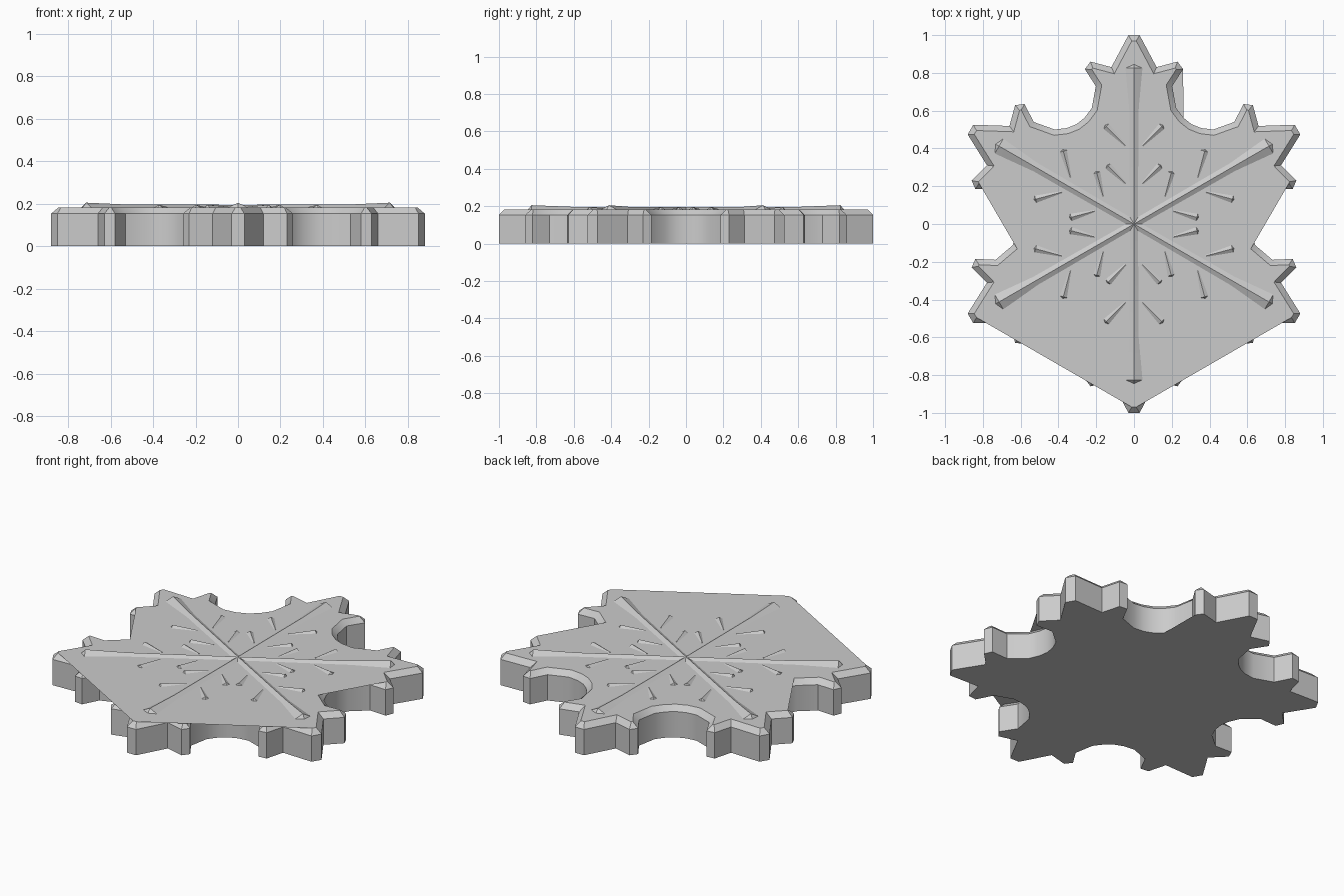
import bpy, bmesh
from math import radians, cos, sin
from mathutils import Vector

if "Cube" in bpy.data.objects:
    bpy.data.objects.remove(bpy.data.objects["Cube"])

grey = bpy.data.materials.new("plain grey")
grey.use_nodes = True
colour = (0.6, 0.6, 0.6, 1)
grey.diffuse_color = colour
grey.node_tree.nodes["Principled BSDF"].inputs["Base Color"].default_value = colour

TOP, BEVEL = 0.183, 0.03


def finish(bm, name, angle):
    mesh = bpy.data.meshes.new(name)
    bm.to_mesh(mesh)
    bm.free()
    mesh.materials.append(grey)
    obj = bpy.data.objects.new(name, mesh)
    bpy.context.collection.objects.link(obj)
    bpy.ops.object.select_all(action='DESELECT')
    obj.select_set(True)
    bpy.context.view_layer.objects.active = obj
    bpy.ops.object.shade_smooth_by_angle(angle=radians(angle))
    return obj


def polar(r, deg):
    return Vector((r * cos(radians(deg)), r * sin(radians(deg))))


# Outline: half an arm as (radius, degrees from arm axis), mirrored and repeated
half = [(1.0, 1.7), (0.839, 8.2), (0.89, 15), (0.86, 17.6),
        (0.757, 15.5), (0.653, 20), (0.62, 25)]
arm = [(r, -a) for r, a in reversed(half)] + half + [(0.61, 30)]
outline, tags = [], []
for axis in range(30, 390, 60):
    for i, (r, a) in enumerate(arm):
        outline.append(polar(r, axis + a))
        tags.append((axis, i))


def inset(points, d):
    result = []
    for i, p in enumerate(points):
        e1 = (p - points[i - 1]).normalized()
        e2 = (points[(i + 1) % len(points)] - p).normalized()
        n1, n2 = Vector((-e1.y, e1.x)), Vector((-e2.y, e2.x))
        result.append(p + (n1 + n2) * d / (1 + n1.dot(n2)))
    return result


# Plate: walls, chamfered rim, and a cap that bridges some of the notches
bm = bmesh.new()
rings = [[bm.verts.new((p.x, p.y, z)) for p in pts] for pts, z in (
    (outline, 0), (outline, TOP - BEVEL), (inset(outline, BEVEL), TOP))]
count = len(outline)
for low, high in zip(rings, rings[1:]):
    for i in range(count):
        j = (i + 1) % count
        bm.faces.new((low[i], low[j], high[j], high[i]))
kept = {30: (3, 14), 90: (0, 14), 150: (0, 10),
        210: (1, 7), 270: (6, 7), 330: (6, 12)}
bm.faces.new([v for v, (axis, i) in zip(rings[2], tags)
              if kept[axis][0] <= i <= kept[axis][1]])
bm.faces.new([v for v, t in reversed(list(zip(rings[0], tags)))
              if t not in ((90, 1), (90, 2))])
finish(bm, "snowflake_plate", 30)


# Raised ribs: roof-shaped bars through (distance, half width, height) sections
def rib(bm, start, deg, sections):
    along, side = polar(1, deg), polar(1, deg + 90)
    previous = None
    for dist, width, height in sections:
        c = start + along * dist
        row = []
        for s, z in ((-1, TOP - 0.004), (0, TOP + height), (1, TOP - 0.004)):
            p = c + side * width * s
            row.append(bm.verts.new((p.x, p.y, z)))
        if previous:
            for k in range(2):
                bm.faces.new((previous[k], row[k], row[k + 1], previous[k + 1]))
        else:
            bm.faces.new(row[::-1])
        previous = row
    p = c + along * width * 0.45
    tip = bm.verts.new((p.x, p.y, TOP - 0.004))
    for k in range(2):
        bm.faces.new((previous[k], tip, previous[k + 1]))


spokes, leaves = bmesh.new(), bmesh.new()
for axis in range(30, 390, 60):
    rib(spokes, Vector((0, 0)), axis,
        [(0, 0.028, 0.012), (0.6, 0.032, 0.013), (0.825, 0.053, 0.022)])
    for base, length in ((0.2, 0.17), (0.4, 0.185)):
        for s in (-1, 1):
            start = polar(base, axis) + polar(0.03, axis + 90 * s)
            rib(leaves, start, axis + 45 * s,
                [(0.02, 0.012, 0.003), (length - 0.02, 0.026, 0.012)])
finish(spokes, "main_spokes", 20)
finish(leaves, "side_branches", 20)
